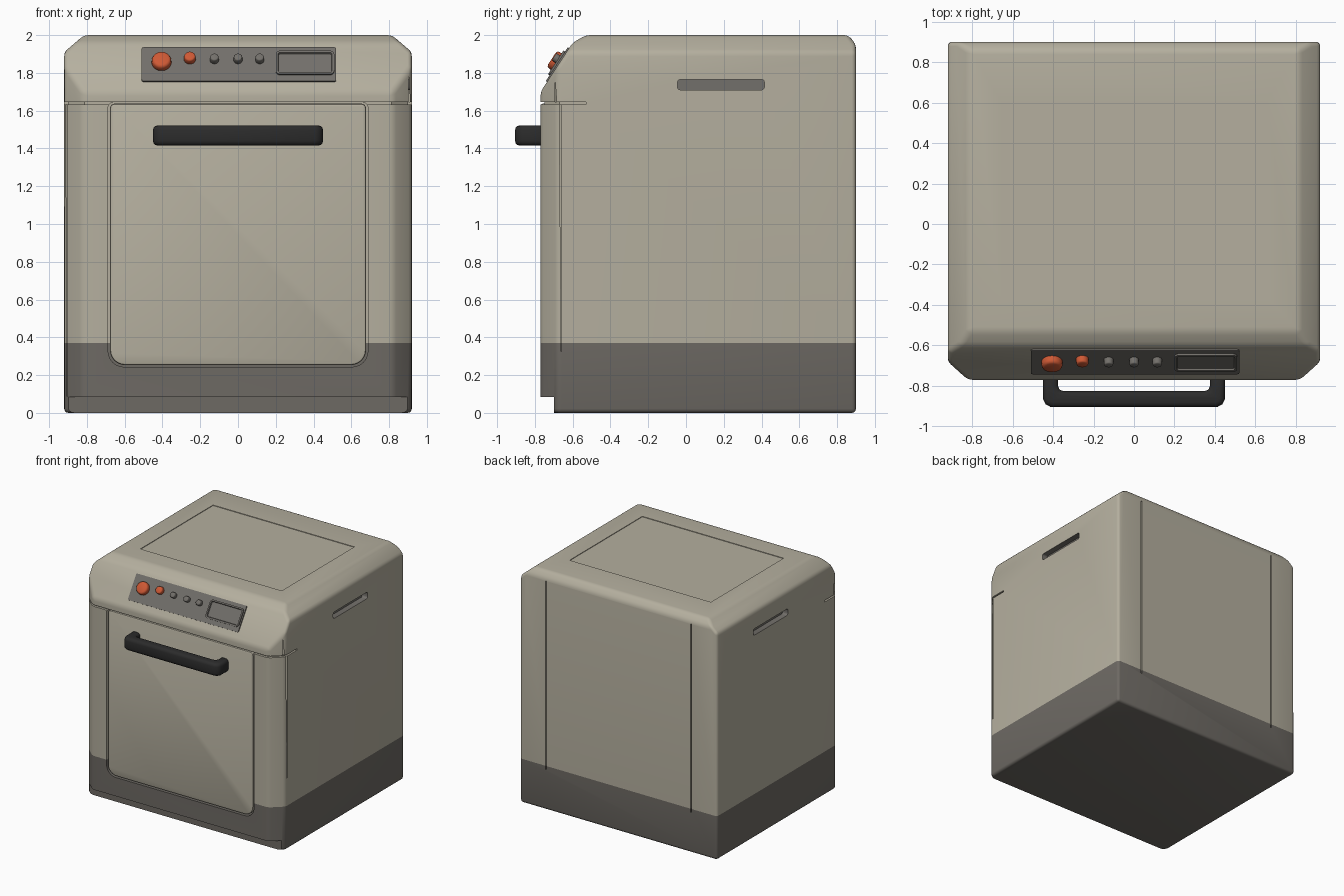
import bpy, bmesh, math
from mathutils import Vector, Matrix

if "Cube" in bpy.data.objects:
    bpy.data.objects.remove(bpy.data.objects["Cube"])


def material(name, rgb):
    m = bpy.data.materials.new(name)
    m.diffuse_color = (*rgb, 1)
    m.use_nodes = True
    m.node_tree.nodes["Principled BSDF"].inputs["Base Color"].default_value = m.diffuse_color
    return m


BEIGE = material("warm beige", (0.46, 0.43, 0.345))
BASE = material("base grey", (0.155, 0.143, 0.127))
PANEL = material("panel grey", (0.17, 0.16, 0.145))
BLACK = material("handle black", (0.025, 0.025, 0.025))
RED = material("orange red", (0.62, 0.10, 0.035))


def make_object(name, bm, mats):
    bmesh.ops.recalc_face_normals(bm, faces=bm.faces)
    me = bpy.data.meshes.new(name)
    bm.to_mesh(me)
    bm.free()
    ob = bpy.data.objects.new(name, me)
    bpy.context.collection.objects.link(ob)
    for m in mats:
        me.materials.append(m)
    return ob


def prism(pts, axis, a, b):
    """Extrude a 2D outline along an axis from a to b."""
    place = {"x": lambda u, v, w: (w, u, v), "y": lambda u, v, w: (u, w, v),
             "z": lambda u, v, w: (u, v, w)}[axis]
    bm = bmesh.new()
    face = bm.faces.new([bm.verts.new(place(u, v, a)) for u, v in pts])
    ext = bmesh.ops.extrude_face_region(bm, geom=[face])["geom"]
    shift = Vector(place(0, 0, b - a))
    bmesh.ops.translate(bm, vec=shift, verts=[g for g in ext if isinstance(g, bmesh.types.BMVert)])
    bmesh.ops.recalc_face_normals(bm, faces=bm.faces)
    return bm


def rounded_rect(u0, u1, v0, v1, r_low, r_high, n=6):
    pts = []
    for i, (u, v, r) in enumerate([(u1, v1, r_high), (u0, v1, r_high), (u0, v0, r_low), (u1, v0, r_low)]):
        cu = u + (r if u == u0 else -r)
        cv = v + (r if v == v0 else -r)
        for k in range(n + 1):
            t = math.pi / 2 * (i + k / n)
            pts.append((cu + r * math.cos(t), cv + r * math.sin(t)))
    return pts


def rect(u0, u1, v0, v1):
    return [(u0, v0), (u1, v0), (u1, v1), (u0, v1)]


def chop(bm, co, no):
    """Cut away everything on the normal side of a plane and cap it."""
    res = bmesh.ops.bisect_plane(bm, geom=bm.verts[:] + bm.edges[:] + bm.faces[:],
                                 plane_co=co, plane_no=no, clear_outer=True)
    edges = [g for g in res["geom_cut"] if isinstance(g, bmesh.types.BMEdge)]
    bmesh.ops.holes_fill(bm, edges=edges)


def activate(ob):
    bpy.ops.object.select_all(action='DESELECT')
    ob.select_set(True)
    bpy.context.view_layer.objects.active = ob


def bevel(ob, width, segments=3, angle=25):
    m = ob.modifiers.new("bevel", 'BEVEL')
    m.width, m.segments, m.angle_limit = width, segments, math.radians(angle)
    activate(ob)
    bpy.ops.object.modifier_apply(modifier="bevel")


def smooth(ob, angle=35):
    activate(ob)
    bpy.ops.object.shade_smooth_by_angle(angle=math.radians(angle))


def cut(ob, bm):
    tool = make_object("cutter", bm, [])
    tool.hide_render = True
    m = ob.modifiers.new("cut", 'BOOLEAN')
    m.operation, m.solver, m.object = 'DIFFERENCE', 'EXACT', tool
    activate(ob)
    bpy.ops.object.modifier_apply(modifier="cut")
    bpy.data.objects.remove(tool)


# Cabinet: side profile, then chamfered upper side edges and front corners
profile = [(-0.77, 0), (-0.77, 1.70), (-0.60, 1.96), (-0.53, 2.0), (0.86, 2.0), (0.90, 1.95), (0.90, 0)]
bm = prism(profile, "x", -0.92, 0.92)
for s in (-1, 1):
    chop(bm, (s * 0.92, 0, 1.91), (s * 0.09, 0, 0.105))
    chop(bm, (s * 0.92, -0.68, 0), (s * 0.09, -0.10, 0))
cabinet = make_object("cabinet", bm, [BEIGE, BASE, PANEL])
bevel(cabinet, 0.022)

# Kick recess, door opening, hood seam, side grips, back seams, top panel
cut(cabinet, prism(rect(-1.1, -0.70, -0.1, 0.085), "x", -1.2, 1.2))
cut(cabinet, prism(rounded_rect(-0.688, 0.688, 0.243, 1.645, 0.085, 0.03), "y", -1, -0.70))
seam = [(1.1, -0.53), (1.1, -1), (-1.1, -1), (-1.1, -0.53), (-0.90, -0.53), (-0.90, -0.671),
        (-0.812, -0.75), (0.812, -0.75), (0.90, -0.671), (0.90, -0.53)]
cut(cabinet, prism(seam, "z", 1.632, 1.645))
for s in (-1, 1):
    a, b = sorted((s * 0.87, s * 1.1))
    cut(cabinet, prism(rounded_rect(-0.045, 0.415, 1.71, 1.765, 0.015, 0.015, 3), "x", a, b))
    cut(cabinet, prism(rect(s * 0.675 - 0.005, s * 0.675 + 0.005, 0.34, 1.93), "y", 0.882, 1.1))
cut(cabinet, prism(rect(-0.66, 0.66, -0.36, 0.61), "z", 1.995, 2.2))

# Two-tone colouring by height, grey inside the grips
bm = bmesh.new()
bm.from_mesh(cabinet.data)
bmesh.ops.bisect_plane(bm, geom=bm.verts[:] + bm.edges[:] + bm.faces[:], plane_co=(0, 0, 0.37), plane_no=(0, 0, 1))
for f in bm.faces:
    c = f.calc_center_median()
    f.material_index = 1 if c.z < 0.37 else 0
    if -0.06 < c.y < 0.43 and 1.70 < c.z < 1.77 and abs(c.x) < 0.90:
        f.material_index = 2
bm.to_mesh(cabinet.data)
bm.free()
smooth(cabinet)

# Door, with rounded lower corners
door = make_object("door", prism(rounded_rect(-0.678, 0.678, 0.253, 1.637, 0.08, 0.025), "y", -0.77, -0.70), [BEIGE])
bevel(door, 0.012, 2, 50)
smooth(door)

# Door handle
half = [(0.45, -0.74), (0.45, -0.865), (0.437, -0.89), (0.41, -0.905)]
inner = [(0.35, -0.825), (0.368, -0.818), (0.375, -0.80), (0.375, -0.74)]
u = half + [(-x, y) for x, y in half[::-1]] + [(-x, y) for x, y in inner[::-1]] + inner
handle = make_object("door_handle", prism(u, "z", 1.415, 1.522), [BLACK])
bevel(handle, 0.025, 3, 50)
smooth(handle, 50)

# Control panel, mounted on the sloping hood front
TILT = math.atan2(0.26, 0.17)


def on_slope(ob, x, z, lift=0.0):
    ob.matrix_world = (Matrix.Translation((x, -0.77 + (z - 1.70) * 0.17 / 0.26, z))
                       @ Matrix.Rotation(TILT, 4, 'X') @ Matrix.Translation((0, 0, lift)))


plate = make_object("control_plate", prism(rounded_rect(-0.515, 0.515, -0.107, 0.107, 0.01, 0.01, 3), "z", -0.02, 0.008), [PANEL])
on_slope(plate, 0.005, 1.842)

# Display with a raised rim and sunken screen
bm = prism(rounded_rect(-0.155, 0.155, -0.075, 0.075, 0.025, 0.025, 4), "z", 0, 0.018)
top = max(bm.faces, key=lambda f: f.calc_center_median().z)
bmesh.ops.inset_region(bm, faces=[top], thickness=0.012)
bmesh.ops.inset_region(bm, faces=[top], thickness=0.004, depth=-0.012)
display = make_object("display", bm, [PANEL])
on_slope(display, 0.355, 1.846)
smooth(display)


# Knobs and buttons
def knob(name, x, z, r, h, mat):
    bm = bmesh.new()
    bmesh.ops.create_cone(bm, cap_ends=True, segments=20, radius1=r, radius2=r * 0.92, depth=h + 0.01)
    ob = make_object(name, bm, [mat])
    bevel(ob, r * 0.25, 2, 50)
    on_slope(ob, x, z, h / 2 + 0.003)
    smooth(ob, 50)


knob("main_dial", -0.405, 1.85, 0.054, 0.038, RED)
knob("small_red_button", -0.255, 1.868, 0.032, 0.034, RED)
for i, x in enumerate((-0.125, 0.0, 0.115)):
    knob(f"grey_button_{i + 1}", x, 1.863, 0.024, 0.034, PANEL)
